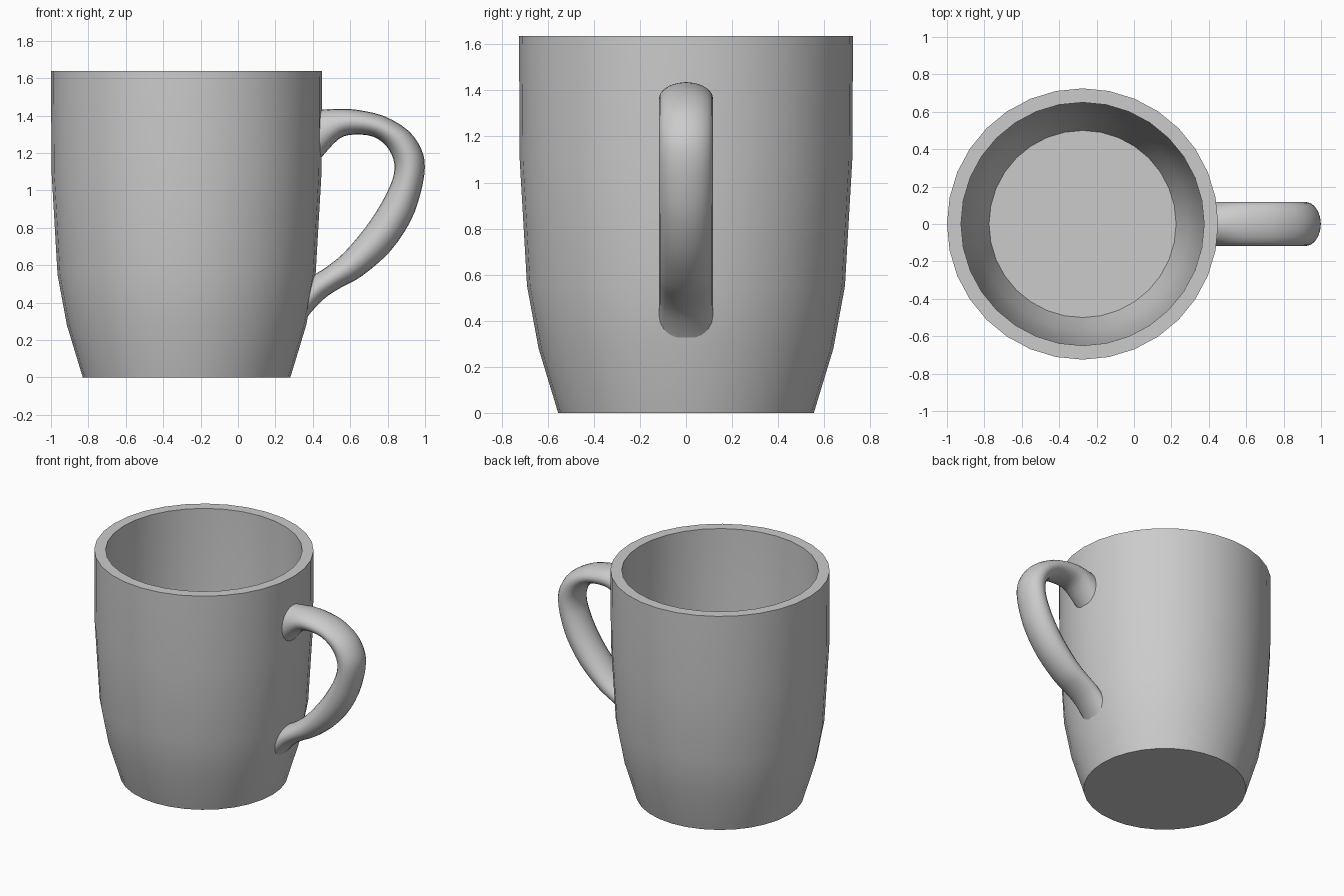
import bpy, bmesh, math
from mathutils import Vector

if "Cube" in bpy.data.objects:
    bpy.data.objects.remove(bpy.data.objects["Cube"])


def make_object(name, bm, angle):
    bmesh.ops.recalc_face_normals(bm, faces=bm.faces)
    mesh = bpy.data.meshes.new(name)
    bm.to_mesh(mesh)
    bm.free()
    ob = bpy.data.objects.new(name, mesh)
    bpy.context.collection.objects.link(ob)
    bpy.ops.object.select_all(action='DESELECT')
    ob.select_set(True)
    bpy.context.view_layer.objects.active = ob
    bpy.ops.object.shade_smooth_by_angle(angle=math.radians(angle))
    return ob


def skin(rings):
    """Closed skin through a list of rings, capped at both ends."""
    bm = bmesh.new()
    loops = [[bm.verts.new(p) for p in ring] for ring in rings]
    n = len(loops[0])
    for a, b in zip(loops, loops[1:]):
        for i in range(n):
            j = (i + 1) % n
            bm.faces.new((a[i], a[j], b[j], b[i]))
    bm.faces.new(loops[0])
    bm.faces.new(loops[-1])
    return bm


def catmull(a, b, c, d, t):
    return 0.5 * (2 * b + (c - a) * t + (2 * a - 5 * b + 4 * c - d) * t * t
                  + (3 * b - a - 3 * c + d) * t ** 3)


# Mug body: outer wall, flat rim, inner wall and floor, as (radius, height)
CX, SIDES = -0.275, 32
profile = [(0.555, 0), (0.64, 0.28), (0.69, 0.55), (0.722, 1.1), (0.725, 1.637),
           (0.65, 1.637), (0.647, 1.1), (0.615, 0.55), (0.568, 0.28), (0.50, 0.09)]
rings = [[(CX + r * math.cos(2 * math.pi * i / SIDES),
           r * math.sin(2 * math.pi * i / SIDES), z) for i in range(SIDES)]
         for r, z in profile]
make_object("mug_body", skin(rings), 50)

# Handle: outer and inner edge of each section (x, z, x, z), top to bottom
sections = [(0.405, 1.43, 0.405, 1.12), (0.45, 1.432, 0.45, 1.18),
            (0.54, 1.436, 0.54, 1.275), (0.64, 1.43, 0.62, 1.298),
            (0.78, 1.397, 0.72, 1.288), (0.91, 1.32, 0.79, 1.24),
            (0.98, 1.22, 0.83, 1.17), (0.999, 1.12, 0.835, 1.10),
            (0.975, 0.98, 0.815, 1.03), (0.92, 0.83, 0.76, 0.92),
            (0.81, 0.67, 0.68, 0.80), (0.66, 0.54, 0.57, 0.67),
            (0.55, 0.48, 0.48, 0.595), (0.46, 0.42, 0.41, 0.55),
            (0.38, 0.335, 0.39, 0.535), (0.335, 0.27, 0.355, 0.50)]
pts = [Vector(s) for s in sections]
pts = [2 * pts[0] - pts[1]] + pts + [2 * pts[-1] - pts[-2]]
fine = [catmull(*pts[k:k + 4], t / 3) for k in range(len(pts) - 3) for t in range(3)]
fine.append(pts[-2])

HALF_WIDTH, ROUND = 0.118, 20
rings = []
for x0, z0, x1, z1 in fine:
    outer, inner = Vector((x0, 0, z0)), Vector((x1, 0, z1))
    mid, half = (outer + inner) / 2, (outer - inner) / 2
    rings.append([mid + half * math.cos(a) + Vector((0, HALF_WIDTH * math.sin(a), 0))
                  for a in (2 * math.pi * i / ROUND for i in range(ROUND))])
make_object("handle", skin(rings), 60)
